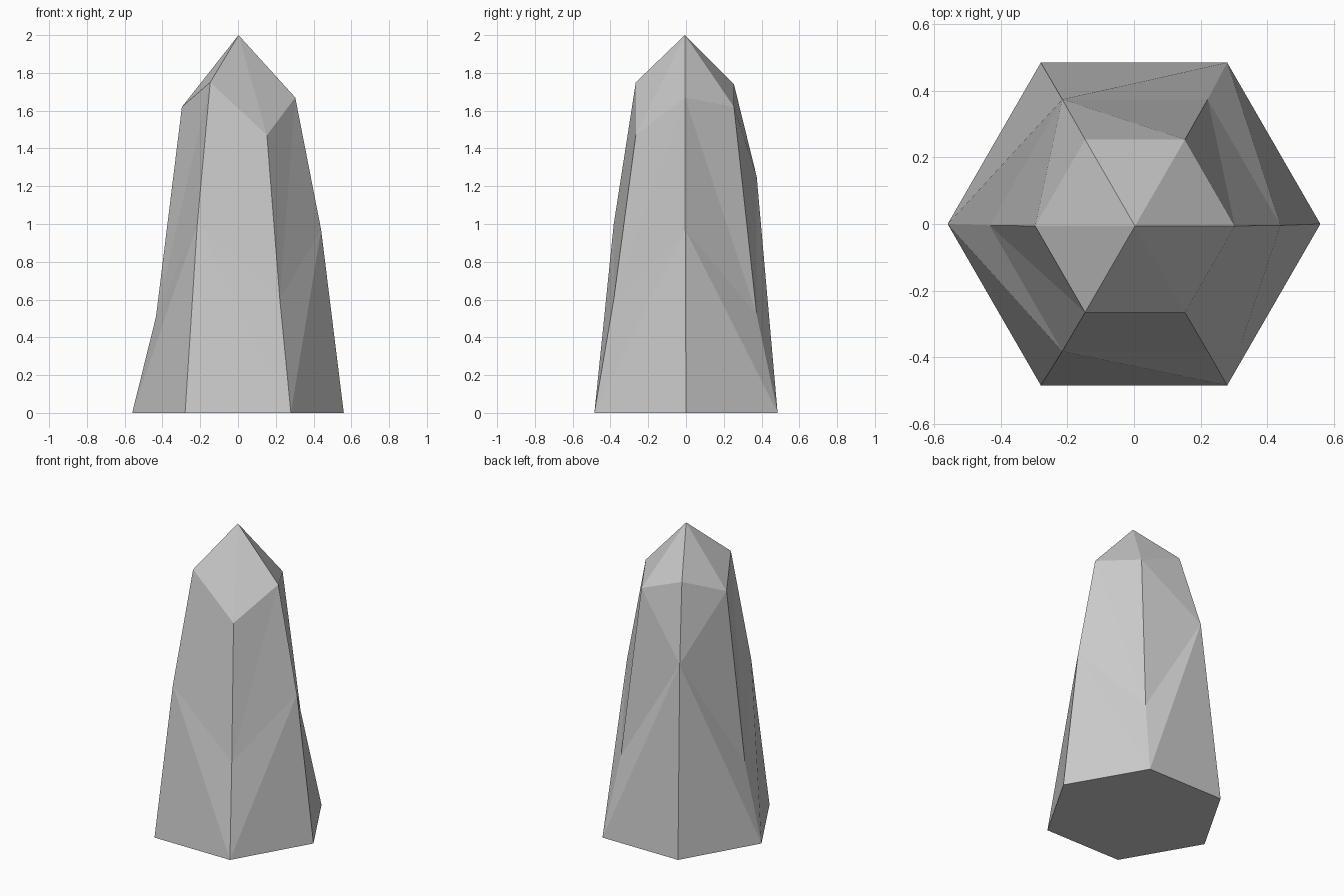
import bpy, bmesh
from math import cos, sin, radians

if "Cube" in bpy.data.objects:
    bpy.data.objects.remove(bpy.data.objects["Cube"])

# heights of the bend and shoulder corners, at 0, 60 ... 300 degrees
BEND_Z = [0.97, 0.52, 1.25, 0.51, 1.00, 0.60]
SHOULDER_Z = [1.67, 1.62, 1.74, 1.62, 1.75, 1.47]
# True: diagonal runs from lower corner i to upper corner i+1
LOWER_DIAG = [False, True, False, True, False, True]
UPPER_DIAG = [False, False, True, True, True, True]

bm = bmesh.new()


def ring(radius, heights, cx=0.0, cy=0.0):
    return [bm.verts.new((cx + radius * cos(radians(60 * i)),
                          cy + radius * sin(radians(60 * i)), z))
            for i, z in enumerate(heights)]


def band(low, high, diagonals):
    for i, forward in enumerate(diagonals):
        j = (i + 1) % 6
        a, b, c, d = low[i], low[j], high[j], high[i]
        for tri in ([(a, b, c), (a, c, d)] if forward else [(a, b, d), (b, c, d)]):
            bm.faces.new(tri)


# tapering six-sided shaft
base = ring(0.56, [0] * 6)
bend = ring(0.437, BEND_Z, 0.003, -0.004)
shoulder = ring(0.3, SHOULDER_Z, 0.003, -0.006)
bm.faces.new(base[::-1])
band(base, bend, LOWER_DIAG)
band(bend, shoulder, UPPER_DIAG)

# pointed tip
tip = bm.verts.new((0.003, -0.006, 2))
for i in range(6):
    bm.faces.new((shoulder[i], shoulder[(i + 1) % 6], tip))

bmesh.ops.recalc_face_normals(bm, faces=bm.faces)
mesh = bpy.data.meshes.new("crystal")
bm.to_mesh(mesh)
bm.free()
bpy.context.collection.objects.link(bpy.data.objects.new("crystal", mesh))
